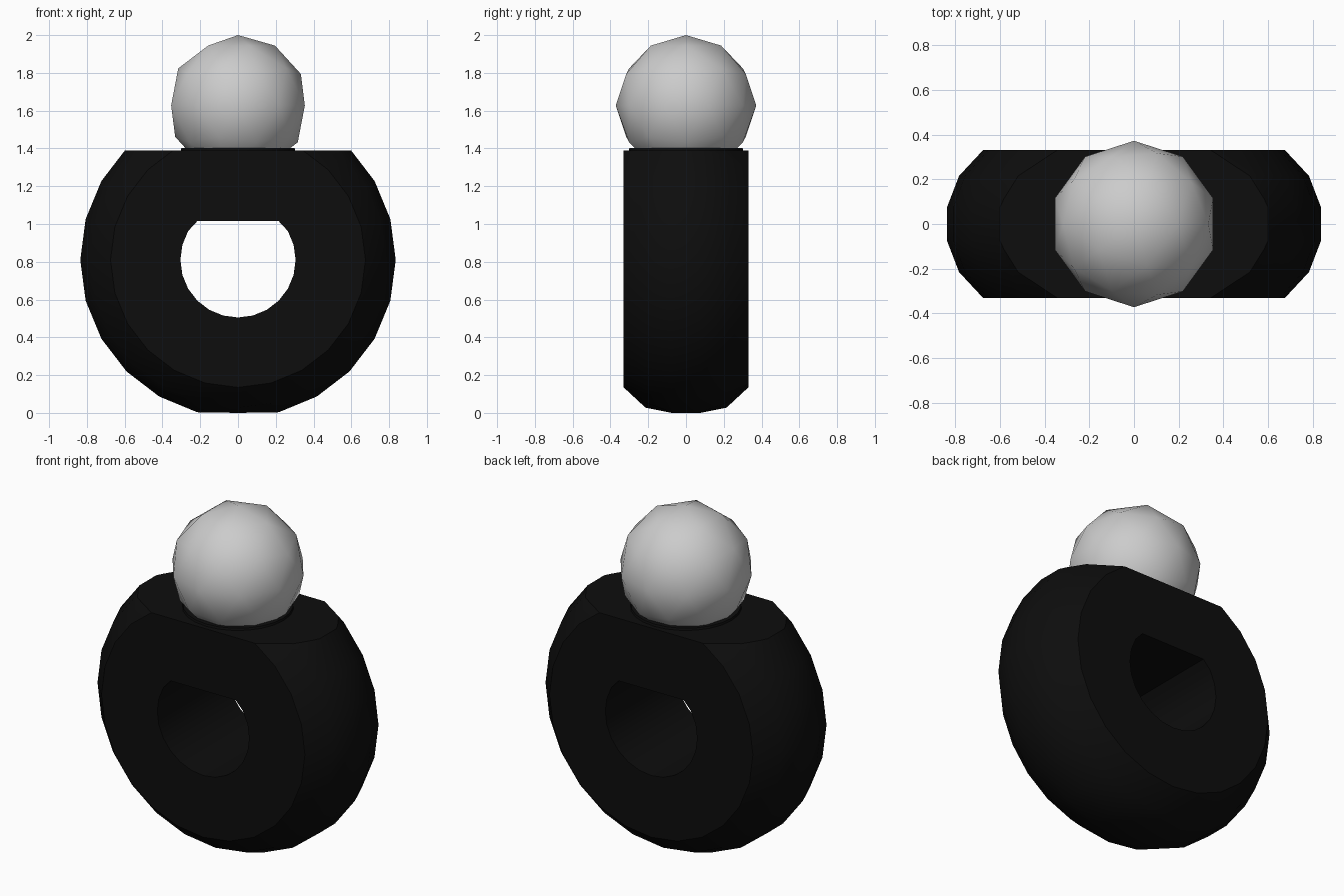
import bpy, bmesh, math
from mathutils import Vector

cube = bpy.data.objects.get("Cube")
if cube:
    bpy.data.objects.remove(cube, do_unlink=True)


def material(name, value):
    mat = bpy.data.materials.new(name)
    mat.use_nodes = True
    colour = (value, value, value, 1)
    mat.diffuse_color = colour
    mat.node_tree.nodes["Principled BSDF"].inputs["Base Color"].default_value = colour
    return mat


def add_object(name, bm, mat, angle):
    bmesh.ops.recalc_face_normals(bm, faces=bm.faces)
    mesh = bpy.data.meshes.new(name)
    bm.to_mesh(mesh)
    bm.free()
    mesh.materials.append(mat)
    obj = bpy.data.objects.new(name, mesh)
    bpy.context.collection.objects.link(obj)
    bpy.ops.object.select_all(action='DESELECT')
    obj.select_set(True)
    bpy.context.view_layer.objects.active = obj
    bpy.ops.object.shade_smooth_by_angle(angle=math.radians(angle))
    return obj


black = material("black", 0.004)
light_grey = material("light grey", 0.6)

CENTRE = Vector((0, 0, 0.81))
TOP = 1.39
CEILING = 1.015

# Ring body: rounded profile (radius, y) spun about the y axis
half = [(0.305, 0.33), (0.675, 0.33), (0.782, 0.215), (0.835, 0.077)]
profile = half + [(r, -y) for r, y in reversed(half)]
bm = bmesh.new()
verts = [bm.verts.new((r, y, CENTRE.z)) for r, y in profile]
edges = [bm.edges.new((v, verts[i - 1])) for i, v in enumerate(verts)]
bmesh.ops.spin(bm, geom=verts + edges, cent=CENTRE, axis=(0, 1, 0),
               angle=math.tau, steps=24)
bmesh.ops.remove_doubles(bm, verts=bm.verts, dist=0.001)

# Flat foot and flat ceiling of the hole
for v in bm.verts:
    v.co.z = max(v.co.z, 0)
    if math.hypot(v.co.x, v.co.z - CENTRE.z) < 0.4:
        v.co.z = min(v.co.z, CEILING)

# Flat top
cut = bmesh.ops.bisect_plane(bm, geom=bm.verts[:] + bm.edges[:] + bm.faces[:],
                             plane_co=(0, 0, TOP), plane_no=(0, 0, 1),
                             clear_outer=True)
rim = [e for e in cut["geom_cut"] if isinstance(e, bmesh.types.BMEdge)]
bmesh.ops.edgeloop_fill(bm, edges=rim)
add_object("ring_body", bm, black, 35)

# Thin seat under the ball
bm = bmesh.new()
bmesh.ops.create_cone(bm, cap_ends=True, segments=24, radius1=0.305,
                      radius2=0.3, depth=0.02)
bmesh.ops.translate(bm, verts=bm.verts, vec=(0, 0, 1.392))
add_object("ball_seat", bm, black, 35)

# Ball on top
bm = bmesh.new()
bmesh.ops.create_icosphere(bm, subdivisions=2, radius=0.372)
bmesh.ops.translate(bm, verts=bm.verts, vec=(0, 0, 1.628))
add_object("ball", bm, light_grey, 60)
